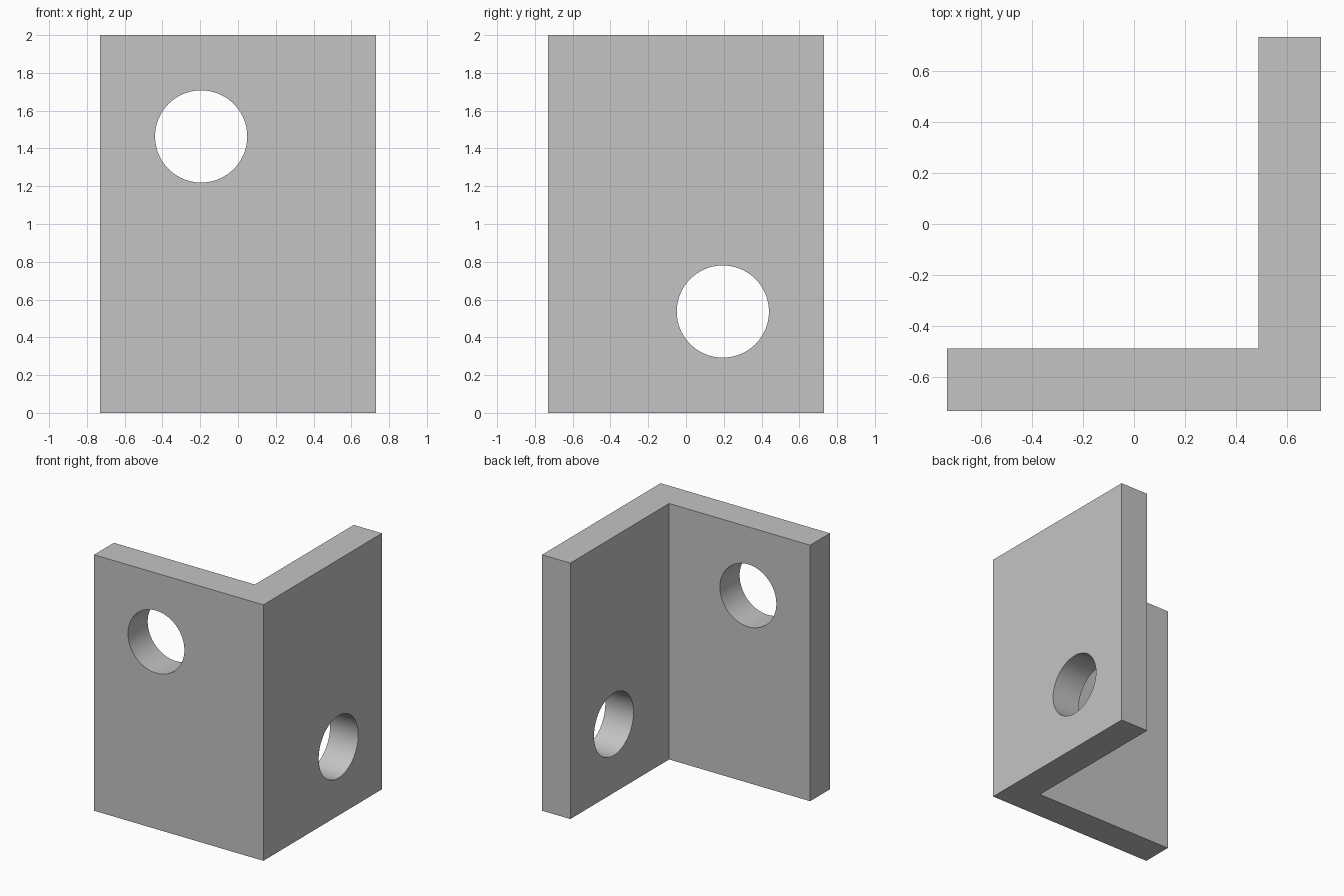
import bpy
import bmesh
from math import pi, radians

cube = bpy.data.objects.get("Cube")
if cube:
    bpy.data.objects.remove(cube, do_unlink=True)

T = 2 / 8.2      # plate thickness, also the hole radius
H = 3 * T        # half width of each plate
HEIGHT = 2.0

grey = bpy.data.materials.new("plain grey")
grey.use_nodes = True
colour = (0.55, 0.55, 0.55, 1)
grey.diffuse_color = colour
grey.node_tree.nodes["Principled BSDF"].inputs["Base Color"].default_value = colour

# Angle bracket: L-shaped profile extruded upwards
profile = [(-H, -H), (H, -H), (H, H), (H - T, H), (H - T, T - H), (-H, T - H)]
bm = bmesh.new()
base = bm.faces.new([bm.verts.new((x, y, 0)) for x, y in profile])
top = bmesh.ops.extrude_face_region(bm, geom=[base])["geom"]
bmesh.ops.translate(bm, vec=(0, 0, HEIGHT),
                    verts=[v for v in top if isinstance(v, bmesh.types.BMVert)])
bmesh.ops.recalc_face_normals(bm, faces=bm.faces)
mesh = bpy.data.meshes.new("angle_bracket")
bm.to_mesh(mesh)
bm.free()
mesh.materials.append(grey)
bracket = bpy.data.objects.new("angle_bracket", mesh)
bpy.context.collection.objects.link(bracket)


def drill(name, location, rotation):
    """Cut a round hole through one plate."""
    bpy.ops.mesh.primitive_cylinder_add(vertices=96, radius=T, depth=2 * T,
                                        location=location, rotation=rotation)
    cutter = bpy.context.object
    cutter.name = name
    cutter.data.materials.append(grey)
    cut = bracket.modifiers.new(name, "BOOLEAN")
    cut.operation = "DIFFERENCE"
    cut.solver = "EXACT"
    cut.object = cutter
    bpy.ops.object.select_all(action="DESELECT")
    bracket.select_set(True)
    bpy.context.view_layer.objects.active = bracket
    bpy.ops.object.modifier_apply(modifier=cut.name)
    bpy.data.objects.remove(cutter, do_unlink=True)


# Upper hole in the front plate, lower hole in the side plate
drill("front_hole", (-0.8 * T, -H + T / 2, 6 * T), (pi / 2, 0, 0))
drill("side_hole", (H - T / 2, 0.8 * T, 2.2 * T), (0, pi / 2, 0))

bpy.ops.object.shade_smooth_by_angle(angle=radians(30))
